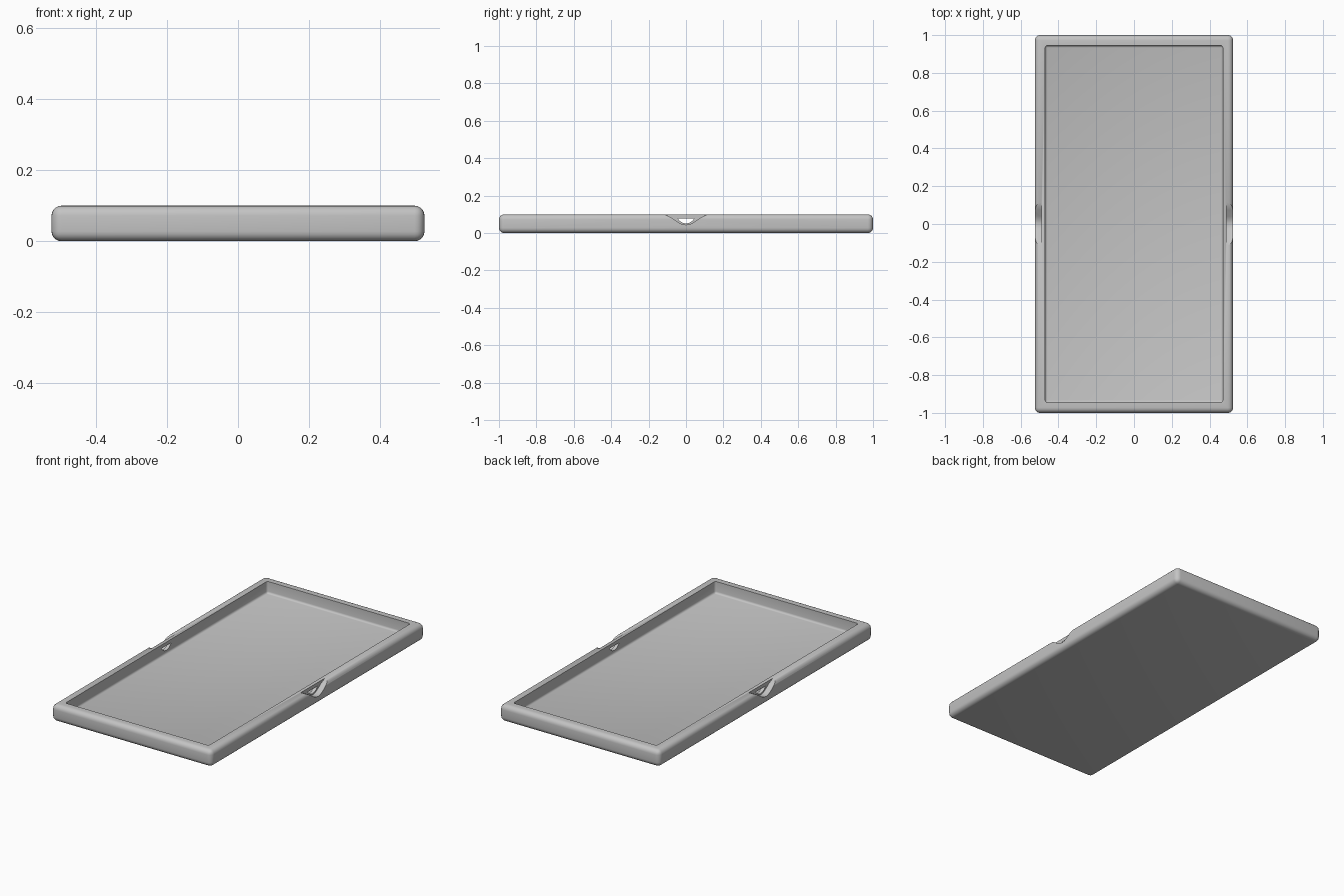
import bpy, bmesh

if "Cube" in bpy.data.objects:
    bpy.data.objects.remove(bpy.data.objects["Cube"])

grey = bpy.data.materials.new("light_grey")
grey.diffuse_color = (0.55, 0.55, 0.55, 1)
grey.use_nodes = True
grey.node_tree.nodes["Principled BSDF"].inputs["Base Color"].default_value = grey.diffuse_color


def make_object(name, bm):
    bmesh.ops.recalc_face_normals(bm, faces=bm.faces)
    mesh = bpy.data.meshes.new(name)
    bm.to_mesh(mesh)
    bm.free()
    mesh.materials.append(grey)
    obj = bpy.data.objects.new(name, mesh)
    bpy.context.collection.objects.link(obj)
    return obj


def box(name, sx, sy, z0, z1, radius, segments, keep=lambda e: True):
    """Box with rounded edges."""
    bm = bmesh.new()
    bmesh.ops.create_cube(bm, size=1)
    for v in bm.verts:
        v.co = (v.co.x * sx, v.co.y * sy, z0 + (v.co.z + 0.5) * (z1 - z0))
    edges = [e for e in bm.edges if keep(e)]
    bmesh.ops.bevel(bm, geom=edges, offset=radius, segments=segments,
                    profile=0.5, affect='EDGES', clamp_overlap=True)
    return make_object(name, bm)


def prism(name, half_profile, x0, x1):
    """Symmetric y-z profile extruded along x."""
    pts = half_profile + [(-y, z) for y, z in reversed(half_profile) if y > 0]
    bm = bmesh.new()
    face = bm.faces.new([bm.verts.new((x0, y, z)) for y, z in pts])
    ext = bmesh.ops.extrude_face_region(bm, geom=[face])
    for v in ext["geom"]:
        if isinstance(v, bmesh.types.BMVert):
            v.co.x = x1
    return make_object(name, bm)


def cut(target, cutter):
    cutter.hide_render = True
    mod = target.modifiers.new("cut", 'BOOLEAN')
    mod.operation = 'DIFFERENCE'
    mod.solver = 'EXACT'
    mod.object = cutter
    bpy.context.view_layer.objects.active = target
    bpy.ops.object.modifier_apply(modifier=mod.name)
    bpy.data.objects.remove(cutter)


# Rounded tray body
tray = box("tray", 1.05, 2.0, 0, 0.1, 0.028, 5)

# Recessed floor with a small fillet around it
cut(tray, box("recess_cutter", 0.94, 1.89, 0.03, 0.2, 0.012, 3))

# Finger notches in the long sides, each with a slot through the inner wall
notch = [(0.115, 0.12), (0.113, 0.1), (0.075, 0.081), (0.04, 0.057),
         (0.02, 0.047), (0, 0.044)]
slot = [(0.045, 0.079), (0.034, 0.065), (0.018, 0.055), (0, 0.051)]
for side in (1, -1):
    cut(tray, prism("notch_cutter", notch, side * 0.49, side * 0.6))
    cut(tray, prism("slot_cutter", slot, side * 0.44, side * 0.51))

# Smooth shading with crisp creases
bpy.ops.object.select_all(action='DESELECT')
tray.select_set(True)
bpy.context.view_layer.objects.active = tray
bpy.ops.object.shade_smooth_by_angle(angle=0.6)
